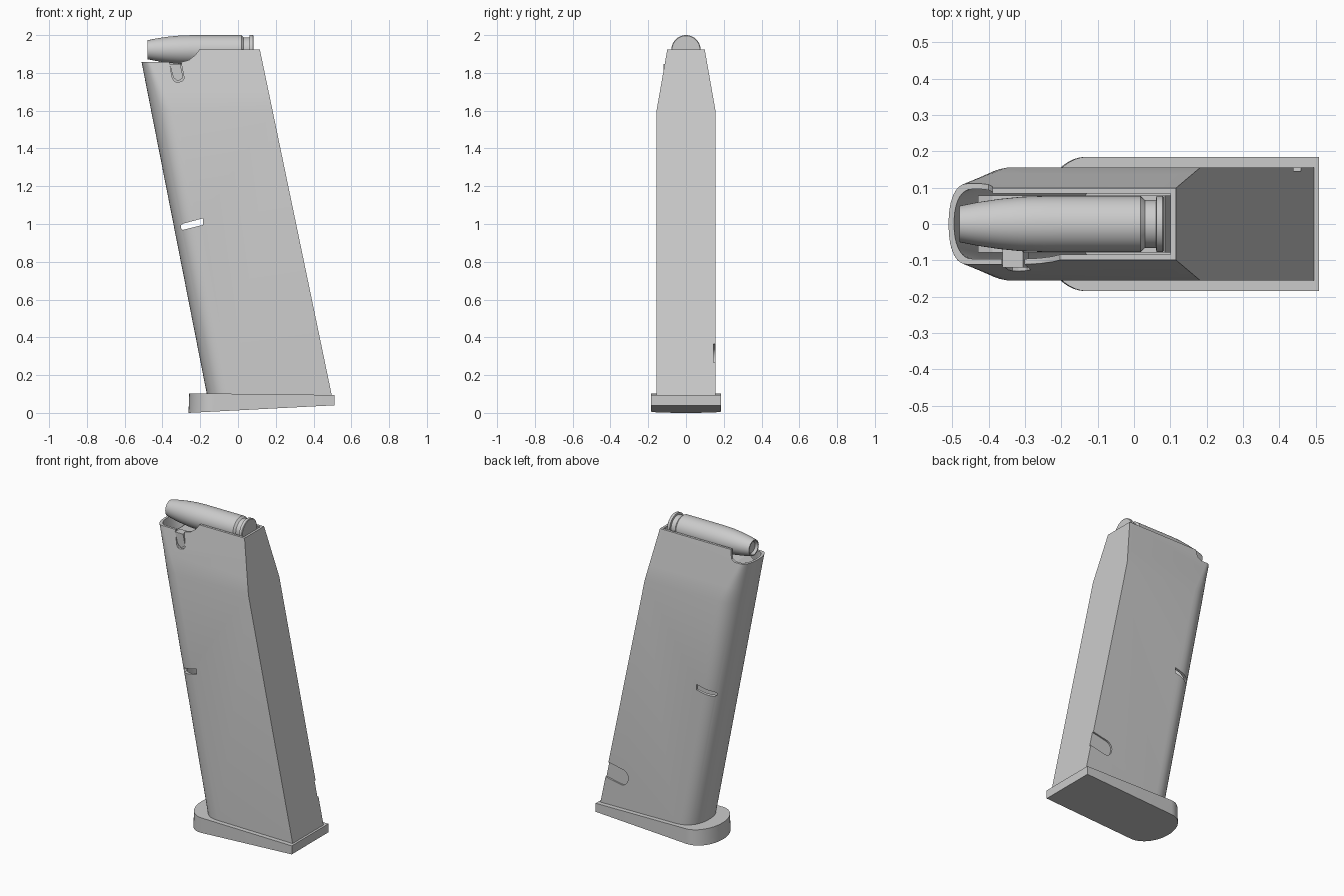
import bpy, bmesh, math

if "Cube" in bpy.data.objects:
    bpy.data.objects.remove(bpy.data.objects["Cube"])


def finish(name, bm):
    bmesh.ops.recalc_face_normals(bm, faces=bm.faces)
    mesh = bpy.data.meshes.new(name)
    bm.to_mesh(mesh)
    bm.free()
    obj = bpy.data.objects.new(name, mesh)
    bpy.context.collection.objects.link(obj)
    return obj


def activate(obj):
    bpy.ops.object.select_all(action='DESELECT')
    obj.select_set(True)
    bpy.context.view_layer.objects.active = obj


def smooth(obj):
    activate(obj)
    bpy.ops.object.shade_smooth_by_angle(angle=math.radians(30))


def loft(name, rings, loop=False):
    """Skin a list of equal-length rings; either capped or joined end to start."""
    bm = bmesh.new()
    vs = [[bm.verts.new(p) for p in r] for r in rings]
    n = len(vs[0])
    pairs = list(zip(vs, vs[1:])) + ([(vs[-1], vs[0])] if loop else [])
    for a, b in pairs:
        for i in range(n):
            j = (i + 1) % n
            bm.faces.new((a[i], a[j], b[j], b[i]))
    if not loop:
        bm.faces.new(vs[0])
        bm.faces.new(vs[-1])
    return finish(name, bm)


def prism(name, profile, y0, y1):
    """Extrude an x-z profile along y."""
    return loft(name, [[(x, y, z) for x, z in profile] for y in (y0, y1)])


def outline(x0, x1, hw, depth, power=1.0, steps=24):
    """Plan outline: rounded front end, square back end."""
    pts = [(x1, -hw), (x1, hw)]
    for i in range(steps + 1):
        a = math.pi / 2 - math.pi * i / steps
        c, s = max(math.cos(a), 0), math.sin(a)
        pts.append((x0 + depth * (1 - c ** power),
                    math.copysign(abs(s) ** power, s) * hw))
    return pts


def cut(obj, cutter):
    mod = obj.modifiers.new("cut", 'BOOLEAN')
    mod.operation = 'DIFFERENCE'
    mod.solver = 'EXACT'
    mod.object = cutter
    activate(obj)
    bpy.ops.object.modifier_apply(modifier=mod.name)
    bpy.data.objects.remove(cutter, do_unlink=True)


# Leaning hollow tube that narrows towards the top
def tube_ring(z, wall=0.0):
    t = min(max((z - 1.6) / 0.325, 0), 1)
    x0 = -0.165 - 0.1966 * (z - 0.1) + wall
    x1 = 0.495 - 0.208 * (z - 0.1) - wall
    pts = outline(x0, x1, 0.156 - 0.057 * t - wall, 0.13 - 0.1 * t, 0.88)
    return [(x, y, z) for x, y in pts]


levels = (0.07, 1.6, 1.7, 1.8, 1.925)
tube = loft("tube", [tube_ring(z) for z in levels]
            + [tube_ring(z, 0.015) for z in reversed(levels)], loop=True)

# Lowered front rim, longer on the front side
cut(tube, prism("rim_cut", [(-0.7, 1.857), (-0.42, 1.857), (-0.40, 1.87),
                            (-0.39, 1.9), (-0.385, 2.1), (-0.7, 2.1)], -0.3, 0.3))
cut(tube, prism("lip_cut", [(-0.43, 1.857), (-0.3, 1.857), (-0.26, 1.868),
                            (-0.225, 1.895), (-0.2, 1.93), (-0.2, 2.1),
                            (-0.43, 2.1)], -0.3, -0.05))
# Tab slot on the front side
cut(tube, prism("tab_slot_cut", [(-0.372, 1.9), (-0.347, 1.77), (-0.335, 1.754),
                                 (-0.318, 1.75), (-0.295, 1.757), (-0.285, 1.772),
                                 (-0.31, 1.9)], -0.3, -0.05))
# Narrow see-through slot half way up
cut(tube, prism("window_cut", [(-0.185, 0.995), (-0.185, 1.03), (-0.29, 1.002),
                               (-0.302, 0.993), (-0.303, 0.98), (-0.292, 0.969)],
                -0.3, 0.3))
# Shallow recess near the lower back corner, +y side
c, s = math.cos(0.2), math.sin(0.2)
shape = [(0.2, -0.05), (0.2, 0.05)] + [
    (-0.045 * math.sin(math.pi * i / 10), 0.05 * math.cos(math.pi * i / 10))
    for i in range(11)]
cut(tube, prism("recess_cut", [(0.345 + u * c - v * s, 0.295 + u * s + v * c)
                               for u, v in shape], 0.146, 0.3))
smooth(tube)

# Base plate with a sloping underside
plan = outline(-0.262, 0.51, 0.185, 0.13)
base = loft("base_plate", [
    [(x, y, (x + 0.262) * 0.052) for x, y in plan],
    [(x + (0.004 if x < 0 else 0), y, 0.104 - (x + 0.262) * 0.012) for x, y in plan]])
smooth(base)

# Follower under the round, with its side tab
follower = prism("follower", [(-0.43, 1.62), (-0.43, 1.80), (-0.39, 1.83),
                              (-0.3, 1.846), (0.085, 1.846), (0.12, 1.62)],
                 -0.078, 0.078)
tab = prism("follower_tab", [(-0.362, 1.846), (-0.342, 1.775), (-0.318, 1.755),
                             (-0.29, 1.775), (-0.305, 1.846)], -0.12, -0.07)

# Round: turned profile of (x, radius)
profile = [(-0.465, 0.034), (-0.48, 0.043), (-0.48, 0.05), (-0.43, 0.060),
           (-0.37, 0.069), (-0.31, 0.075), (-0.25, 0.077), (-0.2, 0.077),
           (0.018, 0.077), (0.03, 0.066), (0.06, 0.066), (0.062, 0.0775),
           (0.079, 0.0775), (0.082, 0.074)]
n = 40
round_body = loft("round", [
    [(x, r * math.cos(2 * math.pi * i / n), 1.9225 + r * math.sin(2 * math.pi * i / n))
     for i in range(n)] for x, r in profile])
smooth(round_body)
